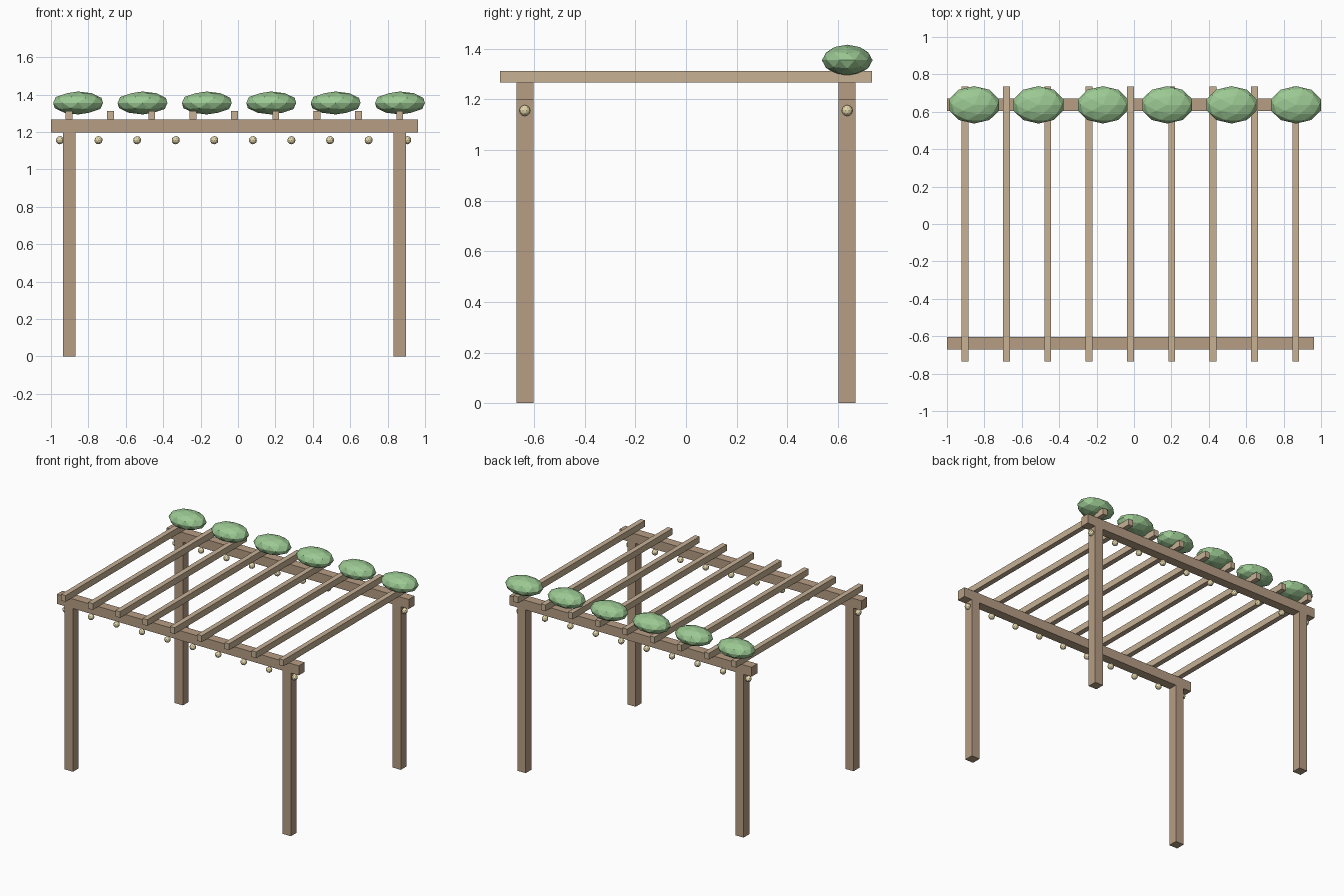
import bpy

if "Cube" in bpy.data.objects:
    bpy.data.objects.remove(bpy.data.objects["Cube"])

CX = -0.019   # timber frame centre (the planting overhangs to the right)
PY = 0.637    # post line in y


def material(name, rgb):
    m = bpy.data.materials.new(name)
    m.diffuse_color = (*rgb, 1)
    m.use_nodes = True
    m.node_tree.nodes["Principled BSDF"].inputs["Base Color"].default_value = m.diffuse_color
    return m


post_wood = material("post_wood", (0.47, 0.34, 0.23))
rafter_wood = material("rafter_wood", (0.57, 0.44, 0.30))
leaf = material("leaf", (0.33, 0.58, 0.29))
glow = material("warm_bulb", (0.80, 0.70, 0.42))


def box(name, centre, size, mat):
    bpy.ops.mesh.primitive_cube_add(size=1, location=centre)
    ob = bpy.context.object
    ob.name = name
    ob.scale = size
    ob.data.materials.append(mat)


def ball(name, centre, radii, mat):
    bpy.ops.mesh.primitive_ico_sphere_add(subdivisions=2, radius=1, location=centre)
    ob = bpy.context.object
    ob.name = name
    ob.scale = radii
    ob.data.materials.append(mat)


for label, y in (("front", -PY), ("back", PY)):
    # posts
    for side, s in (("left", -1), ("right", 1)):
        box(f"{label}_{side}_post", (CX + s * 0.884, y, 0.5985), (0.067, 0.067, 1.197), post_wood)
    # long beam on the posts
    box(f"{label}_beam", (CX, y, 1.232), (1.964, 0.067, 0.07), post_wood)
    # string of bulbs below the beam
    for i in range(10):
        ball(f"{label}_bulb_{i + 1}", (-0.952 + i * 0.2063, y, 1.156), (0.022,) * 3, glow)

# rafters across the beams
for i in range(9):
    box(f"rafter_{i + 1}", (CX - 0.884 + i * 0.221, 0, 1.29), (0.037, 1.47, 0.046), rafter_wood)

# foliage clumps along the back beam
for i in range(6):
    ball(f"foliage_{i + 1}", (-0.855 + i * 0.3442, PY, 1.355), (0.14, 0.1, 0.0613), leaf)
